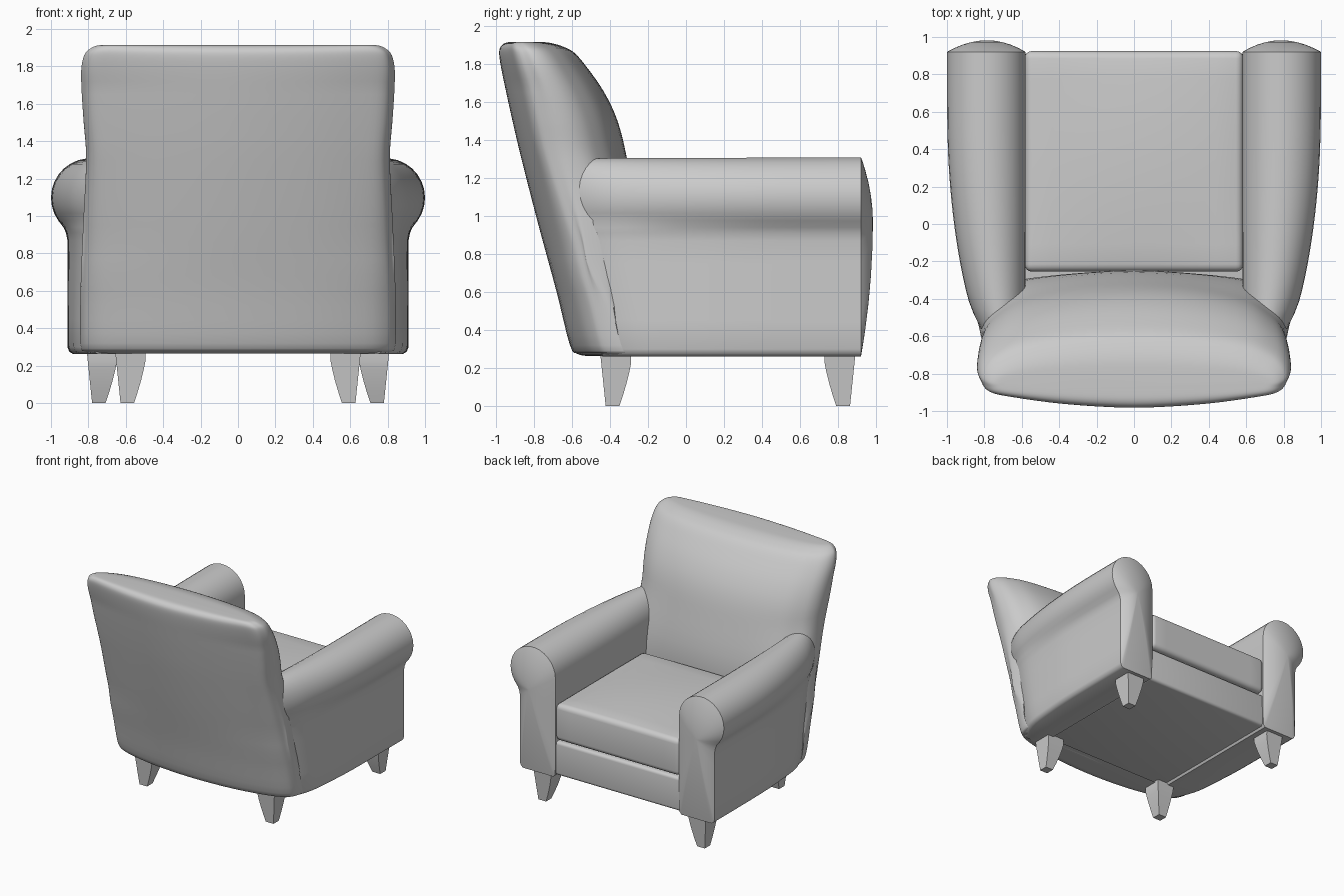
import bpy, bmesh, math
from mathutils import Vector

if "Cube" in bpy.data.objects:
    bpy.data.objects.remove(bpy.data.objects["Cube"])


def finish(bm, name, angle=40, mirror=False):
    bmesh.ops.recalc_face_normals(bm, faces=bm.faces)
    me = bpy.data.meshes.new(name)
    bm.to_mesh(me)
    bm.free()
    for p in me.polygons:
        p.use_smooth = True
    me.set_sharp_from_angle(angle=math.radians(angle))
    ob = bpy.data.objects.new(name, me)
    bpy.context.collection.objects.link(ob)
    if mirror:
        ob.modifiers.new("mirror", 'MIRROR').use_mirror_merge = False
    return ob


def loft(rings):
    bm = bmesh.new()
    vs = [[bm.verts.new(p) for p in r] for r in rings]
    n = len(rings[0])
    for a, b in zip(vs, vs[1:]):
        for i in range(n):
            j = (i + 1) % n
            bm.faces.new((a[i], a[j], b[j], b[i]))
    bm.faces.new(vs[0])
    bm.faces.new(vs[-1])
    return bm


def cr(p0, p1, p2, p3, t):
    return 0.5 * (2 * p1 + (p2 - p0) * t + (2 * p0 - 5 * p1 + 4 * p2 - p3) * t * t
                  + (3 * p1 - p0 - 3 * p2 + p3) * t ** 3)


def spline(pts, steps, closed=False):
    pts = [Vector(p) for p in pts]
    n = len(pts)
    get = (lambda i: pts[i % n]) if closed else (lambda i: pts[max(0, min(n - 1, i))])
    out = [cr(get(i - 1), get(i), get(i + 1), get(i + 2), k / steps)
           for i in range(n if closed else n - 1) for k in range(steps)]
    return out if closed else out + [pts[-1]]


def lerp_table(tab, v):
    for (a, fa), (b, fb) in zip(tab, tab[1:]):
        if v <= b:
            t = max(0, (v - a) / (b - a))
            return fa + (fb - fa) * t
    return tab[-1][1]


def smooth_table(pts):
    return [(v.x, v.y) for v in spline([(a, b, 0) for a, b in pts], 5)]


# Backrest: plan outlines stacked along z (z, rear y, front y), with half widths
rows = [(.265, -.53, -.36), (.275, -.57, -.35), (.32, -.61, -.33), (.6, -.68, -.27),
        (.95, -.775, -.25), (1.3, -.865, -.31), (1.5, -.912, -.36), (1.65, -.945, -.43),
        (1.78, -.972, -.52), (1.86, -.982, -.59), (1.895, -.97, -.66), (1.912, -.94, -.73),
        (1.915, -.89, -.80)]
widths = [.80, .825, .842, .842, .828, .812, .825, .835, .838, .822, .79, .75, .70]
rings = []
for s, wv in zip(spline(rows, 4), spline([(w, 0, 0) for w in widths], 4)):
    z, yb, yf = s
    w, d = wv[0], yf - yb
    k = min(1, d / .5)
    if z < 1.3:
        k = max(k, .9)
    r = min(1, max(0, (1.35 - z) / .8))     # rounder rear corners lower down
    half = [(.45 * w, yb + .025 * k), (.8 * w, yb + (.075 + .015 * r) * k),
            (.94 * w, yb + (.11 + .045 * r) * k), (.985 * w, yb + (.17 + .05 * r) * k),
            (w, yb + max(.45 * d, .27 * r)), (.97 * w, yf - (.40 - .17 * r) * d),
            (.89 * w, yf - (.27 - .1 * r) * d), (.72 * w, yf - (.13 - .05 * r) * d), (.4 * w, yf - .035 * d)]
    plan = [(0, yb)] + half + [(0, yf)] + [(-x, y) for x, y in reversed(half)]
    rings.append([(p.x, p.y, z) for p in spline([(x, y, 0) for x, y in plan], 4, True)])
finish(loft(rings), "backrest", 50)

# Rolled arms: keyhole section lofted from front to the raked rear, domed front face
roll = smooth_table([(-.8, .74), (-.62, .82), (-.35, .9), (0, .962), (.4, .995), (.93, 1.0)])
side = smooth_table([(-.8, .76), (-.6, .805), (-.3, .865), (0, .895), (.3, .91), (.93, .912)])


def arm_ring(t):
    ring = []
    tuck = .06 * max(0, (t - .8) / .2) ** 2     # ease the rear end into the backrest

    def put(z, xfun):
        y = .92 + (-.44 - .29 * (z - .265) - .92) * t
        x = xfun(lerp_table(roll, y), lerp_table(side, y))
        ring.append((x - tuck if x > .7 else x, y, z))

    for z, x in ((.262, .6), (.285, .582), (.45, .58), (.6, .58), (.75, .58), (.9, .58)):
        put(z, lambda R, L, x=x: x)
    for i in range(19):
        a = math.radians(180 - i * 12)
        put(1.098 + (.205 + .006 * (1 - t)) * math.sin(a),
            lambda R, L: max((.58 + R) / 2 + (R - .58) / 2 * math.cos(a), L if a < 0 else 0))
    for z, dx in ((.94, .022), (.91, .008), (.87, 0), (.75, 0), (.6, 0), (.45, 0), (.3, 0),
                  (.275, -.01), (.262, -.03)):
        put(z, lambda R, L, dx=dx: L + (dx if dx < 0 else dx * max(0, R - L) / .09))
    return ring


front = arm_ring(0)
dome = [[(.785 + (x - .785) * s, y + .062 * (1 - s * s), .97 + (z - .97) * s) for x, y, z in front]
        for s in (.05, .2, .4, .6, .8, .93)]
finish(loft(dome + [arm_ring(i / 24) for i in range(25)]), "arms", 38, True)


# Rounded boxes: seat base with front rail, and the loose cushion
def rounded_box(name, lo, hi, r, crown=0):
    bm = bmesh.new()
    bmesh.ops.create_cube(bm, size=1)
    for v in bm.verts:
        v.co = [(a + b) / 2 + c * (b - a) for a, b, c in zip(lo, hi, v.co)]
    bmesh.ops.bevel(bm, geom=bm.edges[:], offset=r, segments=4, profile=.5, affect='EDGES')
    if crown:
        for ax in (0, 1):
            for k in range(1, 8):
                co = Vector((0, 0, 0))
                no = Vector((0, 0, 0))
                co[ax] = lo[ax] + (hi[ax] - lo[ax]) * k / 8
                no[ax] = 1
                bmesh.ops.bisect_plane(bm, geom=bm.verts[:] + bm.edges[:] + bm.faces[:],
                                       plane_co=co, plane_no=no)
        for v in bm.verts:
            u = (2 * v.co.x - lo[0] - hi[0]) / (hi[0] - lo[0])
            w = (2 * v.co.y - lo[1] - hi[1]) / (hi[1] - lo[1])
            if v.co.z > (lo[2] + hi[2]) / 2:
                v.co.z += crown * (1 - u * u) * (1 - w * w)
    return finish(bm, name)


rounded_box("seat_base", (-.6, -.42, .275), (.6, .91, .56), .025)
rounded_box("seat_cushion", (-.585, -.255, .575), (.585, .925, .885), .04, .03)


# Tapered legs: straight outer sides, curved inner sides
def leg(name, ox, oy, sy):
    rings = []
    for z, s in ((0, .072), (.06, .098), (.12, .122), (.18, .143), (.23, .158), (.30, .163)):
        o = -.028 * (1 - z / .27)
        x1, y1 = ox + o, oy + sy * o
        x0, y0 = x1 - s, y1 - sy * s
        rings.append([(x0, y0, z), (x1, y0, z), (x1, y1, z), (x0, y1, z)])
    finish(loft(rings), name, 30, True)


leg("front_legs", .808, .89, 1)
leg("rear_legs", .656, -.45, -1)
